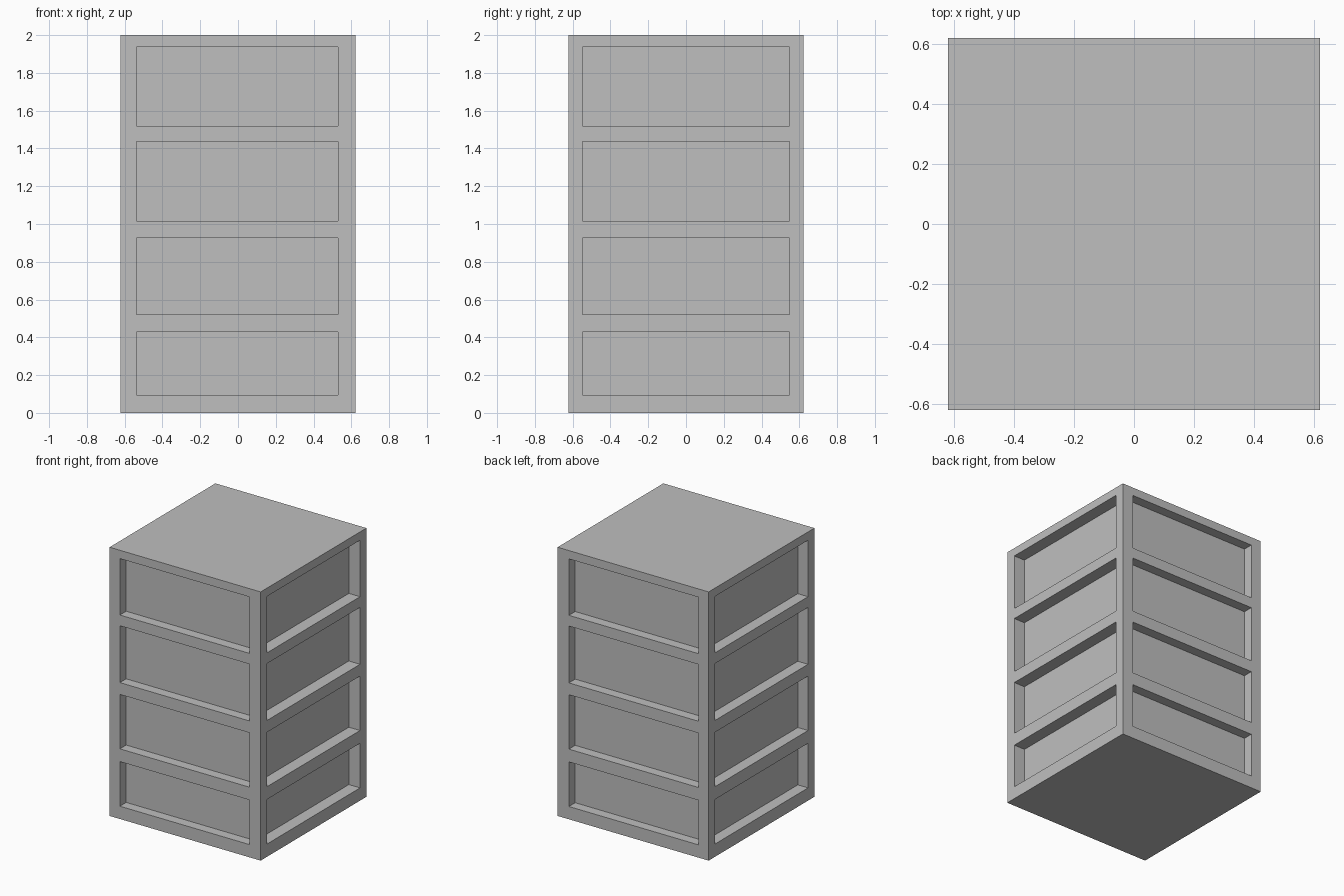
import bpy
import bmesh
from mathutils import Matrix, Vector

HALF = 0.622                  # half width and depth of the body
HEIGHT = 2.0
CORE_X = (-0.537, 0.529)      # extent of the recessed core
CORE_Y = (-0.547, 0.547)
ROWS = [(0.095, 0.427), (0.522, 0.927), (1.015, 1.438), (1.518, 1.938)]
GAP = 0.001                   # keeps neighbouring recesses apart at the corners
OUT = HALF + 0.1

cube = bpy.data.objects.get("Cube")
if cube:
    bpy.data.objects.remove(cube, do_unlink=True)

grey = bpy.data.materials.new("plain grey")
grey.use_nodes = True
colour = (0.52, 0.52, 0.52, 1.0)
grey.diffuse_color = colour
grey.node_tree.nodes["Principled BSDF"].inputs["Base Color"].default_value = colour


def add_box(bm, xs, ys, zs):
    lo, hi = (Vector(c) for c in zip(xs, ys, zs))
    matrix = Matrix.Translation((lo + hi) / 2) @ Matrix.Diagonal((*(hi - lo), 1))
    bmesh.ops.create_cube(bm, size=1, matrix=matrix)


def make_object(name, boxes):
    bm = bmesh.new()
    for box in boxes:
        add_box(bm, *box)
    mesh = bpy.data.meshes.new(name)
    bm.to_mesh(mesh)
    bm.free()
    mesh.materials.append(grey)
    obj = bpy.data.objects.new(name, mesh)
    bpy.context.collection.objects.link(obj)
    return obj


# Solid tower body
side = (-HALF, HALF)
body = make_object("tower_body", [(side, side, (0, HEIGHT))])

# Recess cutters: one per row on each of the four sides
recesses = []
for row in ROWS:
    for ys in ((-OUT, CORE_Y[0] - GAP), (CORE_Y[1] + GAP, OUT)):
        recesses.append((CORE_X, ys, row))
    for xs in ((-OUT, CORE_X[0] - GAP), (CORE_X[1] + GAP, OUT)):
        recesses.append((xs, CORE_Y, row))
cutter = make_object("recess_cutter", recesses)
cutter.hide_render = True

# Carve the recesses, then drop the cutter
cut = body.modifiers.new("recesses", "BOOLEAN")
cut.operation = "DIFFERENCE"
cut.solver = "EXACT"
cut.object = cutter
bpy.context.view_layer.objects.active = body
body.select_set(True)
bpy.ops.object.modifier_apply(modifier=cut.name)
bpy.data.objects.remove(cutter, do_unlink=True)
